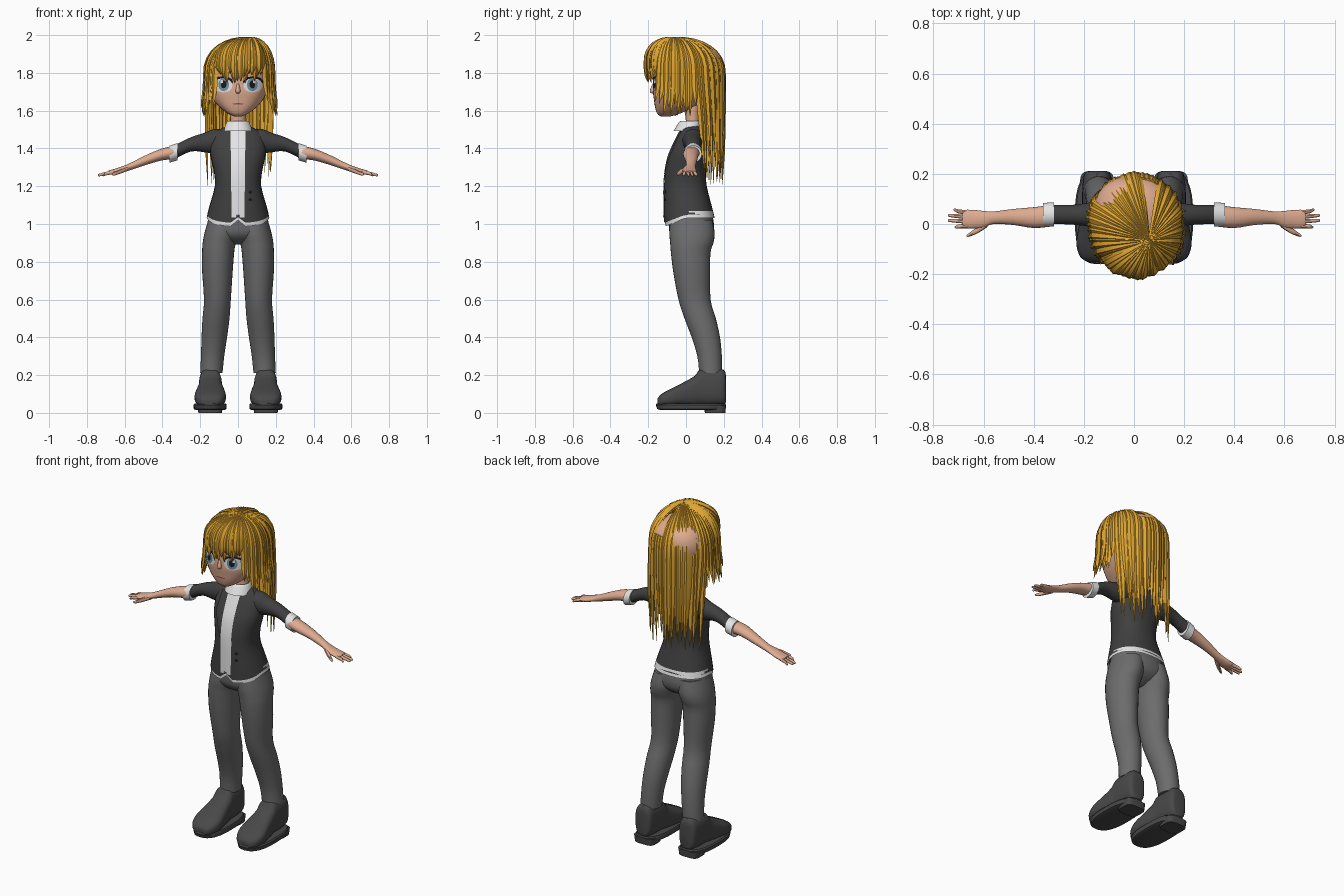
import bpy, bmesh, math, random
from mathutils import Vector
from mathutils.bvhtree import BVHTree

if "Cube" in bpy.data.objects:
    bpy.data.objects.remove(bpy.data.objects["Cube"])
random.seed(4)


def material(name, *rgb):
    m = bpy.data.materials.new(name)
    m.use_nodes = True
    m.diffuse_color = (*rgb, 1)
    m.node_tree.nodes["Principled BSDF"].inputs["Base Color"].default_value = (*rgb, 1)
    return m


SKIN = material("skin", .74, .41, .28)
HAIR = material("golden_hair", .74, .38, .03)
JACKET = material("charcoal_cloth", .05, .05, .05)
PANTS = material("grey_cloth", .15, .15, .15)
WHITE = material("white_cloth", .78, .78, .78)
SHOE = material("dark_leather", .065, .065, .065)
IRIS = material("iris_blue_grey", .16, .28, .36)
BLACK = material("black", .01, .01, .012)
LIP = material("lip_brown", .25, .1, .07)


def finish(name, bm, mat, mirror=False, angle=40):
    mesh = bpy.data.meshes.new(name)
    bm.to_mesh(mesh)
    bm.free()
    obj = bpy.data.objects.new(name, mesh)
    bpy.context.collection.objects.link(obj)
    mesh.materials.append(mat)
    bpy.ops.object.select_all(action='DESELECT')
    obj.select_set(True)
    bpy.context.view_layer.objects.active = obj
    bpy.ops.object.shade_smooth_by_angle(angle=math.radians(angle))
    if mirror:
        obj.modifiers.new("Mirror", 'MIRROR')
    return obj


def smooth_rings(rings, sub):
    """Catmull-Rom interpolation between cross-sections."""
    out = []
    for i in range(len(rings) - 1):
        a, b, c, d = (rings[max(0, min(len(rings) - 1, i + k))] for k in (-1, 0, 1, 2))
        for s in range(sub):
            t = s / sub
            out.append([q + .5 * t * (r - p + t * (2 * p - 5 * q + 4 * r - w + t * (3 * (q - r) + w - p)))
                        for p, q, r, w in zip(a, b, c, d)])
    return out + [rings[-1]]


def loft(name, rings, mat, axis='z', n=32, power=2, sub=3, caps=True, mirror=False, warp=None):
    """Each ring: position on axis, then low/high limits in the other two axes."""
    bm = bmesh.new()
    loops = []
    for pos, lo1, hi1, lo2, hi2 in smooth_rings(rings, sub):
        loop = []
        for k in range(n):
            c, s = math.cos(2 * math.pi * k / n), math.sin(2 * math.pi * k / n)
            u = (lo1 + hi1) / 2 + (hi1 - lo1) / 2 * math.copysign(abs(c) ** (2 / power), c)
            v = (lo2 + hi2) / 2 + (hi2 - lo2) / 2 * math.copysign(abs(s) ** (2 / power), s)
            co = {'x': (pos, u, v), 'y': (u, pos, v), 'z': (u, v, pos)}[axis]
            loop.append(bm.verts.new(warp(*co) if warp else co))
        loops.append(loop)
    for a, b in zip(loops, loops[1:]):
        for k in range(n):
            bm.faces.new((a[k], a[k - 1], b[k - 1], b[k]))
    if caps:
        bm.faces.new(loops[0])
        bm.faces.new(loops[-1])
    bmesh.ops.recalc_face_normals(bm, faces=bm.faces)
    return finish(name, bm, mat, mirror)


def column(name, rows, mat, **kw):
    """Vertical loft centred on x = 0: z, half width, front y, back y."""
    return loft(name, [(z, -w, w, f, b) for z, w, f, b in rows], mat, **kw)


def panel(name, target, mat, z0, z1, edges, off, mirror=False, rows=16, cols=8):
    """Thin plate laid on the front of a part; edges(t) gives its x limits."""
    tree = BVHTree.FromPolygons([v.co for v in target.data.vertices],
                                [p.vertices for p in target.data.polygons])
    bm = bmesh.new()
    grid = []
    for i in range(rows + 1):
        t = i / rows
        a, b = edges(t)
        line = []
        for j in range(cols + 1):
            x, z = a + (b - a) * j / cols, z0 + (z1 - z0) * t
            hit = tree.ray_cast(Vector((x, -1, z)), Vector((0, 1, 0)))[0]
            line.append(bm.verts.new((x, (hit.y if hit else -.1) - off, z)))
        grid.append(line)
    for p, q in zip(grid, grid[1:]):
        for j in range(cols):
            bm.faces.new((p[j], p[j + 1], q[j + 1], q[j]))
    bmesh.ops.remove_doubles(bm, verts=bm.verts, dist=.0001)
    return finish(name, bm, mat, mirror)


def oval(cx, w):
    def edges(t):
        h = w * math.sqrt(max(0, 1 - (2 * t - 1) ** 2))
        return cx - h, cx + h
    return edges


# Head, neck and nose
head = column("head", [(1.57, .02, -.135, -.08), (1.585, .055, -.153, -.03), (1.62, .1, -.164, .04),
                       (1.66, .134, -.17, .1), (1.70, .152, -.175, .14), (1.76, .162, -.174, .175),
                       (1.83, .165, -.175, .19), (1.89, .145, -.155, .175), (1.93, .105, -.11, .13),
                       (1.955, .045, -.06, .06)], SKIN, power=2.5)
column("neck", [(1.45, .045, -.01, .075), (1.53, .04, 0, .07), (1.63, .045, -.01, .075)], SKIN)
column("nose", [(1.745, .005, -.176, -.165), (1.705, .013, -.192, -.165), (1.692, .008, -.183, -.165)], SKIN, n=12)

# Eyes and mouth
panel("eye_lash", head, BLACK, 1.725, 1.782, oval(.08, .053), .0015, True)
panel("eye_white", head, WHITE, 1.695, 1.772, oval(.08, .05), .003, True)
panel("iris", head, IRIS, 1.703, 1.772, oval(.076, .028), .0045, True)
panel("pupil", head, BLACK, 1.718, 1.76, oval(.076, .015), .006, True)
panel("eye_glint", head, WHITE, 1.745, 1.763, oval(.086, .008), .0075, True, rows=8)
panel("mouth", head, LIP, 1.632, 1.64, oval(0, .03), .002, rows=6)


# Jacket with dipped front hem and centre notch
def hem_warp(x, y, z):
    k = max(0, (1.2 - z) / .15)
    z -= .045 * k * max(0, -y / .12)
    return (x, y, z + (.03 * k if abs(x) < .004 and y < 0 else 0))


jacket = column("jacket", [(1.05, .163, -.117, .148), (1.1, .15, -.117, .135), (1.2, .123, -.116, .11),
                           (1.28, .128, -.11, .105), (1.36, .145, -.092, .108), (1.43, .145, -.062, .105),
                           (1.475, .128, -.04, .095), (1.505, .09, -.025, .085), (1.52, .055, -.01, .075)],
                JACKET, power=2.3, caps=False, warp=hem_warp)
column("shirt_hem", [(1.033, .166, -.111, .152), (1.07, .158, -.112, .143)], WHITE, power=2.3,
       caps=False, warp=hem_warp)
panel("shirt_front", jacket, WHITE, 1.035, 1.507, lambda t: (-.034 - .006 * t, .034 + .006 * t), .004, rows=40)
panel("lapel", jacket, JACKET, 1.24, 1.49,
      lambda t: (.036 + .004 * t, .04 + .055 * min(t / .6, 1) - .03 * max(0, t - .6)), .007, True, rows=24)
for i, z in enumerate((1.16, 1.12)):
    panel(f"button_{i + 1}", jacket, BLACK, z, z + .018, oval(.065, .009), .004, rows=8)
column("collar", [(1.492, .078, -.066, .085), (1.515, .07, -.052, .082), (1.542, .058, -.035, .078),
                  (1.538, .05, -.025, .07), (1.5, .05, -.02, .07)], WHITE, caps=False)

# Sleeves, cuffs, forearms and hands
loft("sleeve", [(.07, -.02, .095, 1.385, 1.5), (.13, -.018, .093, 1.375, 1.502), (.18, -.01, .085, 1.38, 1.482),
                (.25, -.002, .076, 1.384, 1.459), (.34, .0, .076, 1.342, 1.415)], JACKET, 'x', mirror=True)
loft("cuff", [(.318, .01, .066, 1.36, 1.41), (.32, -.01, .086, 1.337, 1.428), (.362, -.012, .084, 1.325, 1.415),
              (.364, .005, .065, 1.35, 1.4)], WHITE, 'x', sub=1, mirror=True)
loft("forearm", [(.33, -.01, .076, 1.345, 1.415), (.4, -.016, .067, 1.337, 1.4), (.48, -.004, .06, 1.315, 1.368),
                 (.56, .0, .05, 1.288, 1.328), (.6, -.015, .052, 1.276, 1.31), (.64, -.018, .056, 1.265, 1.296),
                 (.675, -.016, .056, 1.262, 1.286), (.685, -.005, .045, 1.266, 1.282)], SKIN, 'x', n=20, mirror=True)
for name, y0, y1, tip in (("index", -.008, -.012, .715), ("middle", .01, .014, .742),
                          ("ring", .028, .034, .742), ("little", .045, .056, .72)):
    loft(name + "_finger", [(.66, y0 - .009, y0 + .009, 1.264, 1.285), (.7, (y0 + y1) / 2 - .008, (y0 + y1) / 2 + .008, 1.257, 1.276),
                            (tip - .006, y1 - .006, y1 + .006, 1.252, 1.266), (tip, y1 - .002, y1 + .002, 1.256, 1.26)],
         SKIN, 'x', n=10, mirror=True)
loft("thumb", [(.585, -.012, .02, 1.28, 1.306), (.62, -.035, -.008, 1.267, 1.292),
               (.655, -.05, -.034, 1.256, 1.274), (.668, -.05, -.044, 1.26, 1.266)], SKIN, 'x', n=10, mirror=True)

# Trousers
column("trouser_seat", [(1.06, .15, -.095, .135), (1.0, .163, -.092, .148), (.95, .165, -.085, .14),
                        (.915, .11, -.055, .105), (.892, .03, -.01, .06)], PANTS, power=2.2)
loft("trouser_leg", [(1.02, .0, .158, -.085, .14), (.95, .0, .178, -.088, .152), (.9, .012, .187, -.084, .145),
                     (.85, .02, .19, -.08, .13), (.75, .028, .19, -.068, .128), (.6, .038, .18, -.04, .13),
                     (.5, .045, .188, -.008, .158), (.4, .058, .193, .03, .18), (.3, .073, .196, .06, .19),
                     (.21, .082, .2, .07, .192)], PANTS, mirror=True)

# Shoes
loft("shoe_upper", [(.212, .115, .175, .06, .19), (.2, .095, .198, .045, .228), (.14, .088, .206, .04, .233),
                    (.075, .085, .207, .04, .23), (.045, .082, .21, .035, .195), (-.02, .07, .222, .035, .158),
                    (-.08, .064, .23, .035, .128), (-.13, .082, .215, .035, .1), (-.152, .11, .185, .04, .075)],
     SHOE, 'y', power=2.8, mirror=True)
loft("shoe_sole", [(.014, .075, .22, -.13, .19), (.02, .062, .234, -.152, .205), (.042, .06, .236, -.16, .212),
                   (.05, .064, .23, -.155, .208)], SHOE, power=2.6, sub=1, mirror=True)
loft("shoe_heel", [(0, .085, .21, .1, .208), (.04, .08, .215, .095, .212)], SHOE, power=4, sub=1, mirror=True)


# Hair: flattened tapering locks that radiate from the crown
def lock(bm, path, widths, thick=.008):
    rows = []
    for i, p in enumerate(path):
        tangent = (path[min(i + 1, len(path) - 1)] - path[max(i - 1, 0)]).normalized()
        out = Vector((p.x, p.y, max(0, p.z - 1.78) * 1.2))
        side = tangent.cross(out).normalized()
        out = side.cross(tangent).normalized()
        w = widths[i]
        d = thick * min(1, w / .01)
        rows.append([bm.verts.new(p + q) for q in (side * w, out * d, -side * w, -out * d)])
    for a, b in zip(rows, rows[1:]):
        for k in range(4):
            bm.faces.new((a[k], a[k - 1], b[k - 1], b[k]))
    bm.faces.new(rows[0])
    bm.faces.new(rows[-1])


crown = Vector((.06, -.065, 0))
groups = {"fringe": bmesh.new(), "side_locks": bmesh.new(), "back_hair": bmesh.new()}
for count, scale, drop in ((58, 1, 0), (46, .94, .012)):
    for i in range(count):
        a = 2 * math.pi * (i + random.uniform(-.25, .25)) / count
        c, s = math.cos(a), math.sin(a)
        r = scale * random.uniform(.98, 1.03)
        rim = Vector((.008 + .182 * r * c, (.2 if s > 0 else .212) * r * s, 0))
        z_rim, flare, lean = 1.78, 0, 0
        if s < -.72:
            group, z_rim = "fringe", 1.85
            z_end, flare = 1.775 + random.uniform(-.03, .03), -.06
        elif s < -.5:
            group, z_end, flare = "side_locks", random.uniform(1.62, 1.68), .1
        elif s < .3:
            group, z_end, flare = "side_locks", random.uniform(1.57, 1.64), .1
        else:
            group, z_end = "back_hair", random.uniform(1.2, 1.42)
            flare, lean = -.06, .06 * (1 - s)
        bald = .6 < s and .1 < c < .52
        path, widths = [], []
        for k in range(9):
            th = math.pi / 2 * k / 8
            if bald and k < 6:
                continue
            p = crown.lerp(rim, math.sin(th))
            p.z = z_rim + (1.988 - drop - z_rim) * math.cos(th) ** .78
            path.append(p)
            widths.append(.004 + .014 * math.sin(th))
        for k in range(1, 8):
            t = k / 7
            p = rim * (1 + flare * t * t)
            p.y += lean * t
            p.z = z_rim + (z_end - z_rim) * t
            path.append(p)
            widths.append(.018 * (1 - t ** 2) + .001)
        lock(groups[group], path, widths)
for name, bm in groups.items():
    bmesh.ops.recalc_face_normals(bm, faces=bm.faces)
    finish(name, bm, HAIR, angle=30)
